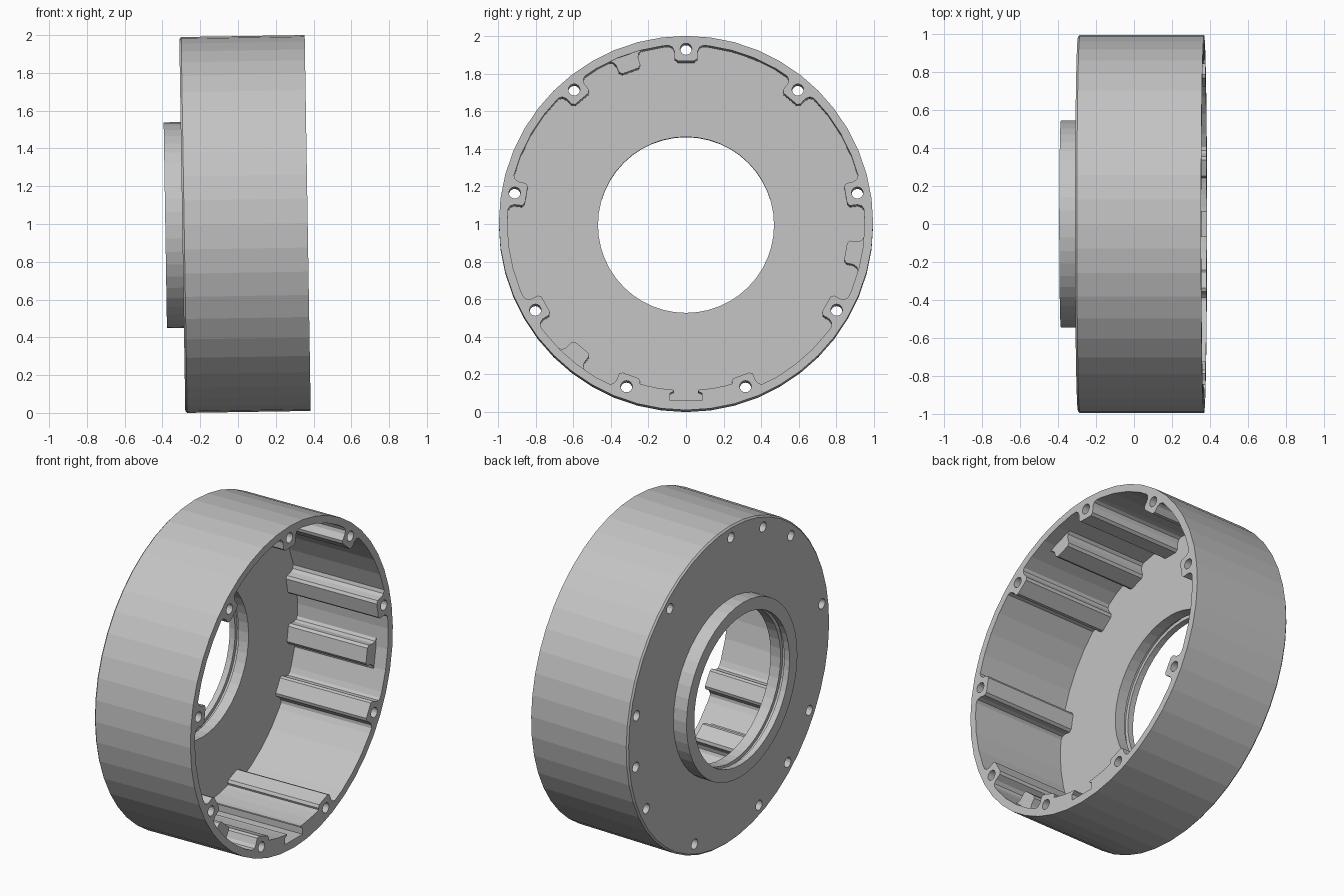
import bpy, bmesh, math
from mathutils import Matrix

cube = bpy.data.objects.get("Cube")
if cube:
    bpy.data.objects.remove(cube, do_unlink=True)

SEGMENTS = 48
OUTER, WALL, BORE, BOSS = 0.995, 0.95, 0.468, 0.545
BACK, FRONT, FLOOR, BOSS_END = -0.332, 0.332, -0.292, -0.422
HOLE_RING, HOLE_R = 0.925, 0.031

grey = bpy.data.materials.new("machined grey")
grey.use_nodes = True
grey.diffuse_color = (0.55, 0.55, 0.55, 1)
grey.node_tree.nodes["Principled BSDF"].inputs["Base Color"].default_value = (0.55, 0.55, 0.55, 1)


def finish(name, bm):
    bmesh.ops.recalc_face_normals(bm, faces=bm.faces)
    mesh = bpy.data.meshes.new(name)
    bm.to_mesh(mesh)
    bm.free()
    mesh.materials.append(grey)
    obj = bpy.data.objects.new(name, mesh)
    bpy.context.scene.collection.objects.link(obj)
    return obj


def lathe(name, profile):
    """Closed (x, radius) profile turned about the x axis."""
    bm = bmesh.new()
    rings = []
    for i in range(SEGMENTS):
        a = math.tau * i / SEGMENTS
        rings.append([bm.verts.new((x, r * math.cos(a), r * math.sin(a))) for x, r in profile])
    n = len(profile)
    for i in range(SEGMENTS):
        p, q = rings[i], rings[(i + 1) % SEGMENTS]
        for j in range(n):
            k = (j + 1) % n
            bm.faces.new((p[j], p[k], q[k], q[j]))
    return finish(name, bm)


def prism(name, outline, x0, x1):
    """Outline in (y, z) extruded along x."""
    bm = bmesh.new()
    ends = [[bm.verts.new((x, y, z)) for y, z in outline] for x in (x0, x1)]
    bm.faces.new(ends[0])
    bm.faces.new(ends[1][::-1])
    n = len(outline)
    for i in range(n):
        j = (i + 1) % n
        bm.faces.new((ends[0][i], ends[0][j], ends[1][j], ends[1][i]))
    return finish(name, bm)


def around(points, degrees):
    """Place (tangent, radius) points at an angle on the ring."""
    a = math.radians(degrees)
    c, s = math.cos(a), math.sin(a)
    return [(r * c - t * s, r * s + t * c) for t, r in points]


def polar(r, degrees):
    a = math.radians(degrees)
    return (r * math.cos(a), r * math.sin(a))


# Cup with floor, rear boss and grooved bore
housing = lathe("housing", [
    (FRONT, OUTER), (BACK + 0.01, OUTER), (BACK, OUTER - 0.01), (BACK, BOSS),
    (BOSS_END, BOSS), (BOSS_END, BORE), (-0.385, BORE), (-0.385, 0.49),
    (-0.36, 0.49), (-0.36, BORE), (FLOOR, BORE), (FLOOR, WALL), (FRONT, WALL)])

# Ribs with flared roots; the three blind ones stop short of the rim
half = [(0.045, 0.862), (0.06, 0.875), (0.062, 0.915), (0.072, 0.935), (0.095, 0.947), (0.095, 0.965)]
rib_outline = half + [(-t, r) for t, r in reversed(half)]
screw_angles = [90 + 40 * k for k in range(9)]
blind_angles = [110, 230, 350]
parts = []
for a in screw_angles:
    parts.append(prism("screw_rib", around(rib_outline, a), FLOOR - 0.02, FRONT))
for a in blind_angles:
    parts.append(prism("blind_rib", around(rib_outline, a), FLOOR - 0.02, FRONT - 0.08))

# Thickened pad at the bottom
steps = range(252, 289, 4)
pad = [polar(0.89, a) for a in steps] + [polar(0.968, a) for a in reversed(steps)]
parts.append(prism("bottom_pad", pad, FLOOR - 0.015, FRONT))

# Drills and the T-shaped slot
cutters = []


def drill(degrees, x0, x1):
    cy, cz = polar(HOLE_RING, degrees)
    ring = [(cy + HOLE_R * math.cos(math.tau * i / 16), cz + HOLE_R * math.sin(math.tau * i / 16))
            for i in range(16)]
    cutters.append(prism("drill", ring, x0, x1))


for a in screw_angles:
    drill(a, BACK - 0.1, FRONT + 0.1)
for a in blind_angles:
    drill(a, BACK - 0.1, -0.05)
slot_half = [(0.065, -0.8), (0.065, -0.895), (0.085, -0.905), (0.085, -0.944)]
slot = slot_half + [(-y, z) for y, z in reversed(slot_half)]
cutters.append(prism("slot_cutter", slot, FLOOR, FRONT + 0.1))

# Fuse the ribs, then cut the holes
for operation, tools in (("UNION", parts), ("DIFFERENCE", cutters)):
    for tool in tools:
        tool.hide_render = True
        mod = housing.modifiers.new(tool.name, 'BOOLEAN')
        mod.operation = operation
        mod.solver = 'EXACT'
        mod.object = tool
graph = bpy.context.evaluated_depsgraph_get()
solid = bpy.data.meshes.new_from_object(housing.evaluated_get(graph))
housing.modifiers.clear()
housing.data = solid
for tool in parts + cutters:
    bpy.data.objects.remove(tool, do_unlink=True)
solid.materials.clear()
solid.materials.append(grey)
for face in solid.polygons:
    face.material_index = 0
    face.use_smooth = False

# The whole housing leans slightly backwards
solid.transform(Matrix.Translation((0.037, 0, 1)) @ Matrix.Rotation(-0.016, 4, 'Y'))
